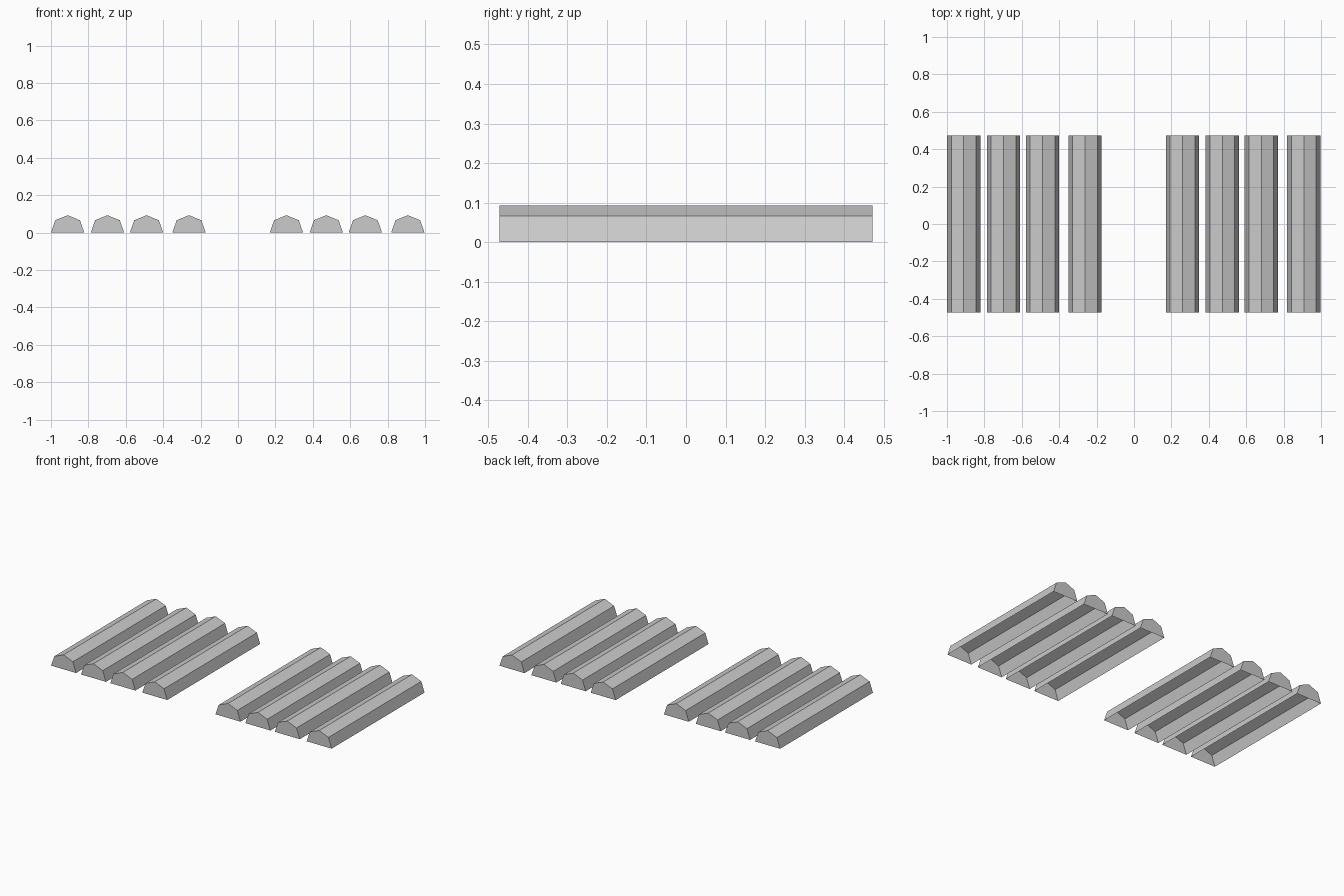
import bpy

cube = bpy.data.objects.get("Cube")
if cube:
    bpy.data.objects.remove(cube, do_unlink=True)

# Single grey material
grey = bpy.data.materials.new("plain_grey")
grey.use_nodes = True
colour = (0.6, 0.6, 0.6, 1)
grey.diffuse_color = colour
grey.node_tree.nodes["Principled BSDF"].inputs["Base Color"].default_value = colour

HALF_LENGTH = 0.472
GROUP_SHIFT = 1.17
SLAT_CENTRES = (-0.911, -0.698, -0.489, -0.262)
# Cross-section from one bottom edge over the ridge to the other
PROFILE = ((-0.089, 0), (-0.066, 0.066), (0, 0.093), (0.066, 0.066), (0.089, 0))


def make_slat(name, x):
    """Ridged shell with closed ends and an open underside."""
    n = len(PROFILE)
    verts = [(px, y, pz) for y in (-HALF_LENGTH, HALF_LENGTH) for px, pz in PROFILE]
    faces = [(i, i + 1, n + i + 1, n + i) for i in range(n - 1)]
    faces = [f for f in faces]
    faces.append(tuple(reversed(range(n))))      # front end
    faces.append(tuple(range(n, 2 * n)))         # back end
    mesh = bpy.data.meshes.new(name)
    mesh.from_pydata(verts, [], faces)
    mesh.materials.append(grey)
    slat = bpy.data.objects.new(name, mesh)
    slat.location.x = x
    bpy.context.collection.objects.link(slat)


# Two matching groups of four slats
for side, shift in (("right", 0), ("left", GROUP_SHIFT)):
    for number, centre in enumerate(SLAT_CENTRES, 1):
        make_slat(f"{side}_slat_{number}", centre + shift)
